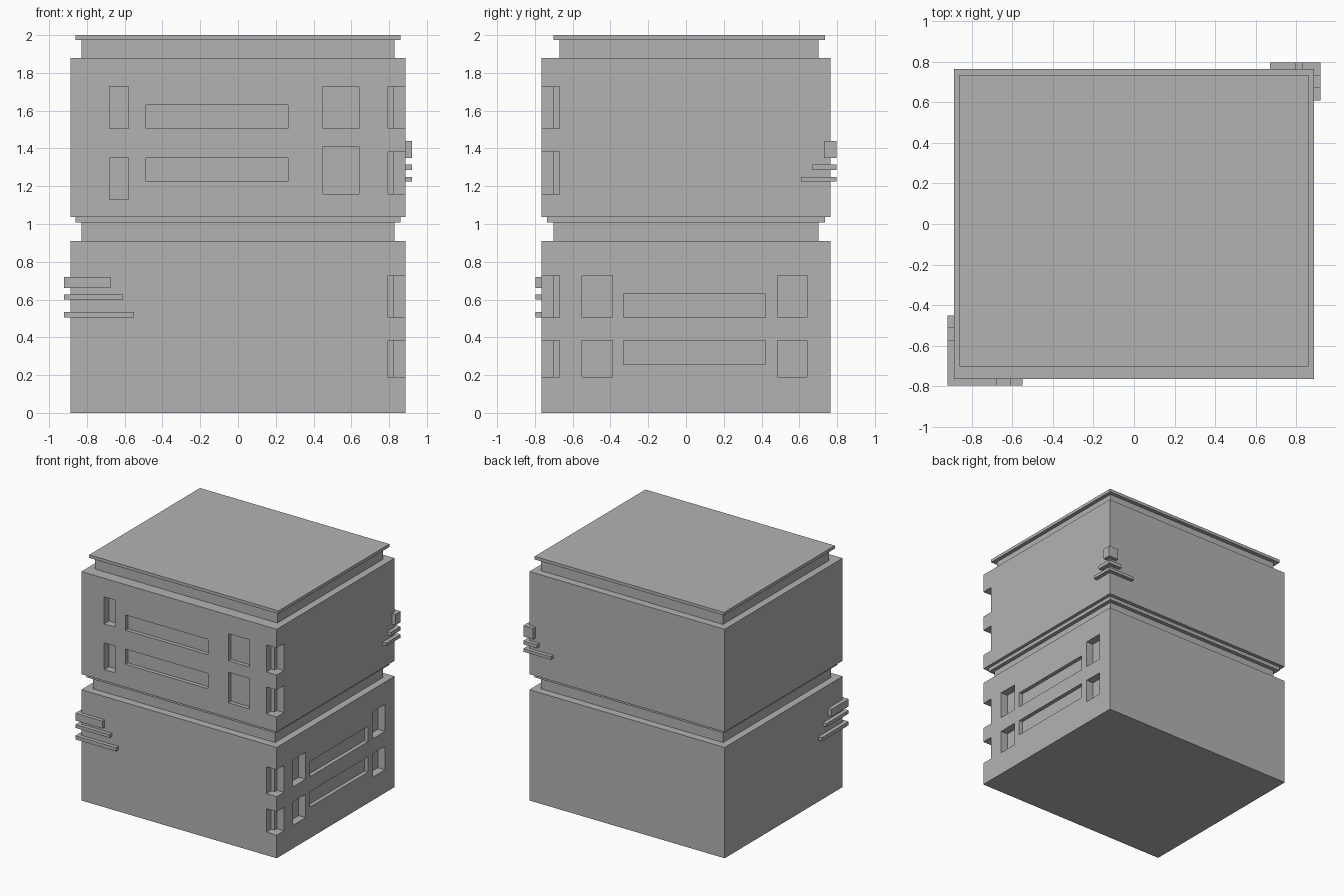
import bpy
import bmesh

if "Cube" in bpy.data.objects:
    bpy.data.objects.remove(bpy.data.objects["Cube"])

grey = bpy.data.materials.new("plain grey")
grey.use_nodes = True
grey.diffuse_color = (0.45, 0.45, 0.45, 1)
grey.node_tree.nodes["Principled BSDF"].inputs["Base Color"].default_value = grey.diffuse_color


def prism(name, outline, z0, z1):
    """Extrude a plan outline between two heights."""
    bm = bmesh.new()
    base = bm.faces.new([bm.verts.new((x, y, z0)) for x, y in outline])
    top = bmesh.ops.extrude_face_region(bm, geom=[base])["geom"]
    bmesh.ops.translate(bm, vec=(0, 0, z1 - z0),
                        verts=[v for v in top if isinstance(v, bmesh.types.BMVert)])
    bmesh.ops.recalc_face_normals(bm, faces=bm.faces)
    mesh = bpy.data.meshes.new(name)
    bm.to_mesh(mesh)
    bm.free()
    mesh.materials.append(grey)
    obj = bpy.data.objects.new(name, mesh)
    bpy.context.collection.objects.link(obj)
    return obj


def block(name, x0, x1, y0, y1, z0, z1):
    return prism(name, [(x0, y0), (x1, y0), (x1, y1), (x0, y1)], z0, z1)


def carve(body, cutters):
    """Subtract each cutter, then discard it."""
    bpy.context.view_layer.objects.active = body
    for cutter in cutters:
        cutter.hide_render = True
        mod = body.modifiers.new("recess", "BOOLEAN")
        mod.operation, mod.solver, mod.object = "DIFFERENCE", "EXACT", cutter
        bpy.ops.object.modifier_apply(modifier=mod.name)
        bpy.data.objects.remove(cutter)


X, Y = 0.887, 0.765       # half sizes of the storeys
OUT = 1.0                 # cutters reach past the walls
SHALLOW, DEEP = 0.032, 0.064


def corner_notch(z0, z1):
    """Recess wrapped round the front left corner."""
    a, b, c, d = X - 0.094, X - 0.063, 0.063 - Y, 0.094 - Y
    return prism("notch_cutter", [(a, -OUT), (OUT, -OUT), (OUT, d), (b, d), (b, c), (a, c)], z0, z1)


# Storeys
lower = block("lower_storey", -X, X, -Y, Y, 0, 0.91)
upper = block("upper_storey", -X, X, -Y, Y, 1.037, 1.88)

# Necks and flanges
block("middle_neck", -0.828, 0.828, -0.702, 0.702, 0.91, 1.007)
block("middle_flange", -0.86, 0.86, -0.735, 0.735, 1.007, 1.037)
block("roof_neck", -0.828, 0.828, -0.67, 0.702, 1.88, 1.975)
block("roof_slab", -0.86, 0.86, -0.702, 0.735, 1.975, 2.0)

# Front windows of the upper storey: x range, z range, depth
front = [(-0.68, -0.58, 1.505, 1.727, DEEP), (-0.68, -0.58, 1.13, 1.35, DEEP),
         (-0.487, 0.265, 1.505, 1.63, SHALLOW), (-0.487, 0.265, 1.225, 1.35, SHALLOW),
         (0.45, 0.64, 1.505, 1.727, SHALLOW), (0.45, 0.64, 1.16, 1.41, SHALLOW)]
cutters = [block("window_cutter", a, b, -OUT, depth - Y, z0, z1) for a, b, z0, z1, depth in front]
cutters += [corner_notch(1.505, 1.727), corner_notch(1.16, 1.382)]
carve(upper, cutters)

# Left side windows of the lower storey: y range, depth, top row z, bottom row z
cutters = []
tall, low = [(0.505, 0.727), (0.19, 0.382)], [(0.505, 0.63), (0.255, 0.382)]
for a, b, depth, rows in [(-0.55, -0.39, DEEP, tall), (-0.33, 0.42, SHALLOW, low),
                          (0.485, 0.64, DEEP, tall)]:
    cutters += [block("window_cutter", X - depth, OUT, a, b, z0, z1) for z0, z1 in rows]
cutters += [corner_notch(*row) for row in tall]
carve(lower, cutters)

# Ledges wrapped round the front right corner
for i, (x, y, z0, z1) in enumerate([(-0.675, -0.575, 0.66, 0.72), (-0.61, -0.51, 0.6, 0.627),
                                    (-0.55, -0.45, 0.505, 0.535)]):
    block(f"front_right_ledge_{i + 1}", -0.92, x, -0.797, y, z0, z1)

# Ledges wrapped round the back left corner
for i, (x, y, z0, z1) in enumerate([(0.83, 0.73, 1.35, 1.44), (0.797, 0.67, 1.285, 1.315),
                                    (0.67, 0.61, 1.225, 1.25)]):
    block(f"back_left_ledge_{i + 1}", x, 0.92, y, 0.797, z0, z1)
